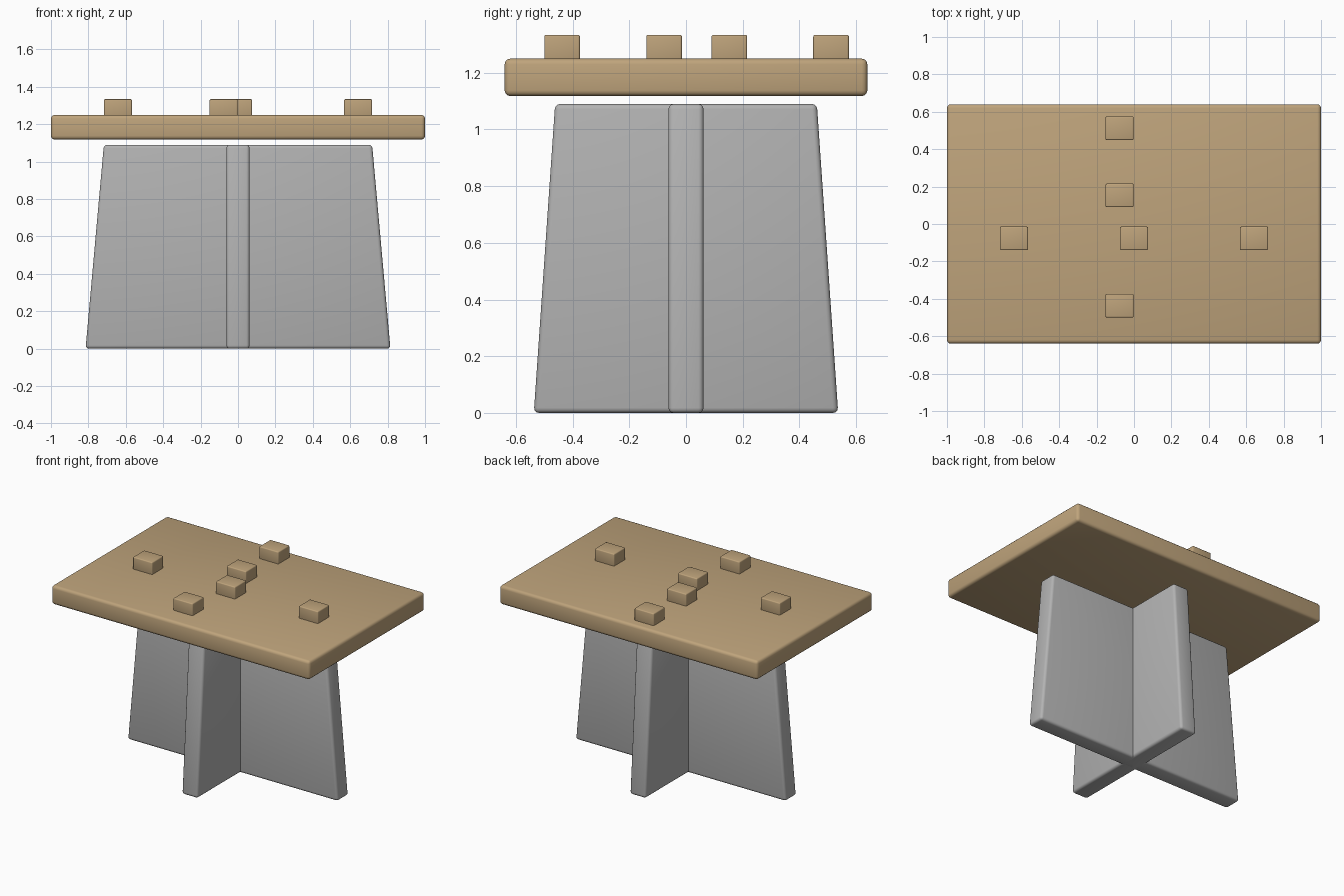
import bpy
import bmesh
from math import radians

default = bpy.data.objects.get("Cube")
if default:
    bpy.data.objects.remove(default, do_unlink=True)


def material(name, color):
    mat = bpy.data.materials.new(name)
    mat.use_nodes = True
    mat.diffuse_color = color
    mat.node_tree.nodes["Principled BSDF"].inputs["Base Color"].default_value = color
    return mat


wood = material("tan wood", (0.52, 0.37, 0.20, 1))
stone = material("grey metal", (0.45, 0.45, 0.45, 1))


def rounded_box(name, mat, center, half, z0, z1, bevel, top_scale=(1, 1)):
    """Box from z0 to z1, optionally tapered at the top, with rounded edges."""
    bm = bmesh.new()
    bmesh.ops.create_cube(bm, size=2)
    for v in bm.verts:
        top = v.co.z > 0
        sx, sy = top_scale if top else (1, 1)
        v.co = (center[0] + v.co.x * half[0] * sx,
                center[1] + v.co.y * half[1] * sy,
                z1 if top else z0)
    bmesh.ops.bevel(bm, geom=bm.edges[:], offset=bevel, segments=3,
                    profile=0.5, affect='EDGES')
    mesh = bpy.data.meshes.new(name)
    bm.to_mesh(mesh)
    bm.free()
    mesh.materials.append(mat)
    obj = bpy.data.objects.new(name, mesh)
    bpy.context.collection.objects.link(obj)
    bpy.ops.object.select_all(action='DESELECT')
    obj.select_set(True)
    bpy.context.view_layer.objects.active = obj
    bpy.ops.object.shade_smooth_by_angle(angle=radians(40))
    return obj


# Crossed, tapered base panels
rounded_box("long_base_panel", stone, (0, 0), (0.815, 0.062), 0, 1.09, 0.018,
            (0.88, 1))
rounded_box("short_base_panel", stone, (0, 0), (0.062, 0.537), 0, 1.09, 0.018,
            (1, 0.86))

# Floating table top
rounded_box("table_top", wood, (0, 0), (1, 0.64), 1.118, 1.25, 0.02)

# Small blocks on the table top
row = [(x, -0.077) for x in (-0.642, 0, 0.642)]
column = [(-0.077, y) for y in (-0.437, 0.153, 0.512)]
for i, spot in enumerate(row + column):
    rounded_box(f"block_{i + 1}", wood, spot, (0.075, 0.063), 1.24, 1.334, 0.007)
